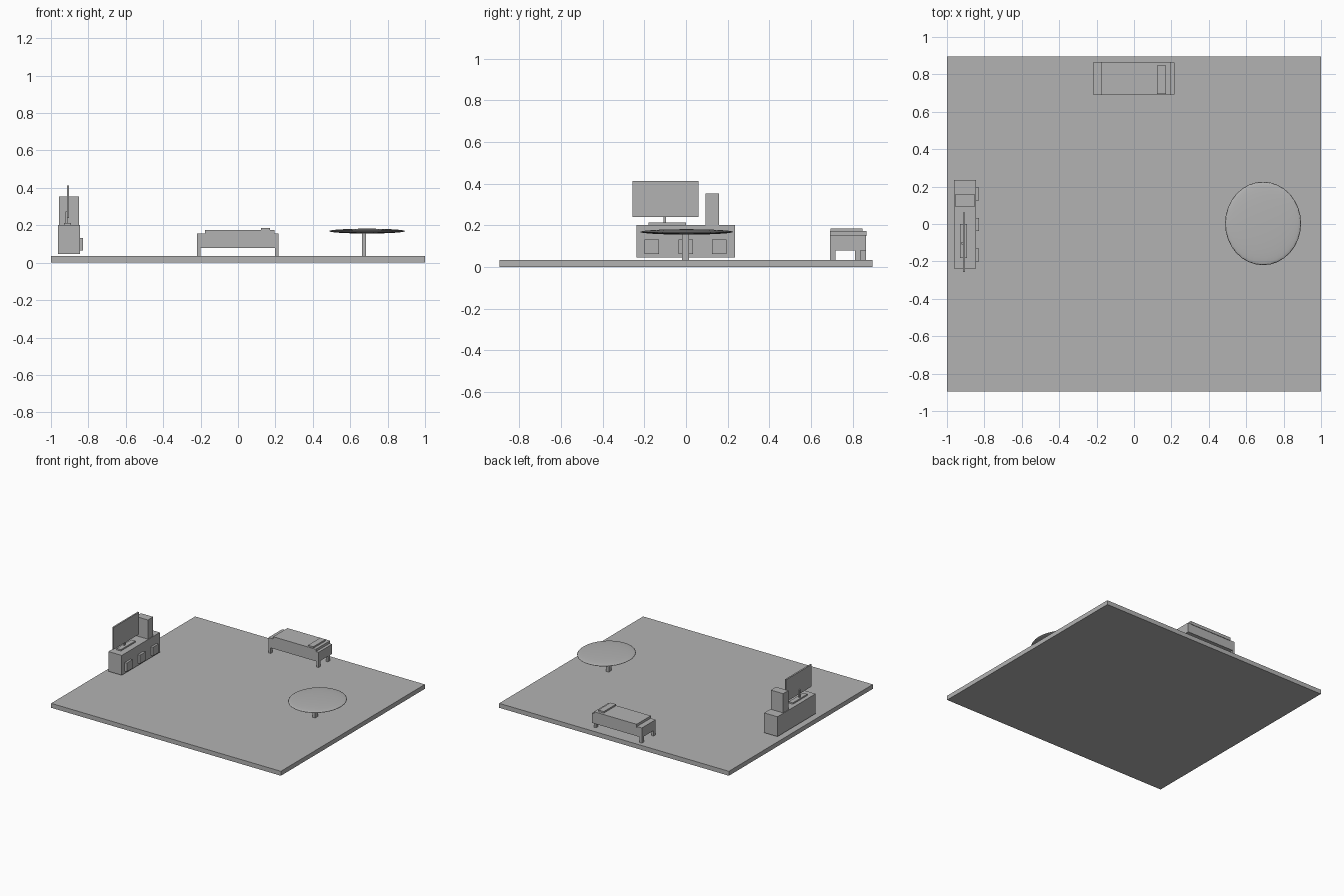
import bpy

if "Cube" in bpy.data.objects:
    bpy.data.objects.remove(bpy.data.objects["Cube"])

grey = bpy.data.materials.new("plain_grey")
grey.diffuse_color = (0.45, 0.45, 0.45, 1)
grey.use_nodes = True
grey.node_tree.nodes["Principled BSDF"].inputs["Base Color"].default_value = grey.diffuse_color


def box(name, x, y, z):
    """Box spanning the given (min, max) ranges."""
    spans = (x, y, z)
    bpy.ops.mesh.primitive_cube_add(size=1)
    ob = bpy.context.object
    ob.name = name
    for v in ob.data.vertices:
        for i, (lo, hi) in enumerate(spans):
            v.co[i] = lo if v.co[i] < 0 else hi
    ob.data.materials.append(grey)
    return ob


# Floor slab
FLOOR = 0.035
box("floor", (-1, 1), (-0.895, 0.895), (0, FLOOR))

# Bed: frame, mattress, pillow and legs
box("bed_frame", (-0.22, 0.216), (0.692, 0.863), (0.079, 0.155))
box("mattress", (-0.177, 0.194), (0.69, 0.867), (0.15, 0.174))
box("pillow", (0.123, 0.17), (0.694, 0.847), (0.17, 0.186))
for side, x, back in (("left", (-0.22, -0.2), (0.836, 0.863)),
                      ("right", (0.197, 0.216), (0.81, 0.837))):
    box(f"bed_front_leg_{side}", x, (0.692, 0.717), (FLOOR, 0.085))
    box(f"bed_back_leg_{side}", x, back, (FLOOR, 0.085))

# Table: flattened rounded top on one square post
bpy.ops.mesh.primitive_uv_sphere_add(segments=32, ring_count=16, radius=1,
                                     location=(0.69, 0.003, 0.169))
top = bpy.context.object
top.name = "table_top"
top.scale = (0.203, 0.223, 0.013)
bpy.ops.object.transform_apply(location=False, rotation=False, scale=True)
bpy.ops.object.shade_smooth()
top.data.materials.append(grey)
box("table_post", (0.662, 0.684), (-0.018, 0.015), (FLOOR, 0.165))

# Media cabinet with three raised door panels
box("cabinet", (-0.962, -0.846), (-0.238, 0.236), (0.046, 0.202))
for i, y in enumerate((-0.165, -0.002, 0.16)):
    box(f"cabinet_door_{i + 1}", (-0.85, -0.828), (y - 0.035, y + 0.035), (0.064, 0.132))

# Speaker standing on the cabinet
box("speaker", (-0.957, -0.85), (0.094, 0.159), (0.202, 0.353))

# Television: base, neck and screen
box("television_base", (-0.93, -0.893), (-0.181, 0), (0.202, 0.213))
box("television_neck", (-0.921, -0.912), (-0.109, -0.097), (0.21, 0.275))
box("television_screen", (-0.915, -0.903), (-0.256, 0.061), (0.24, 0.414))
